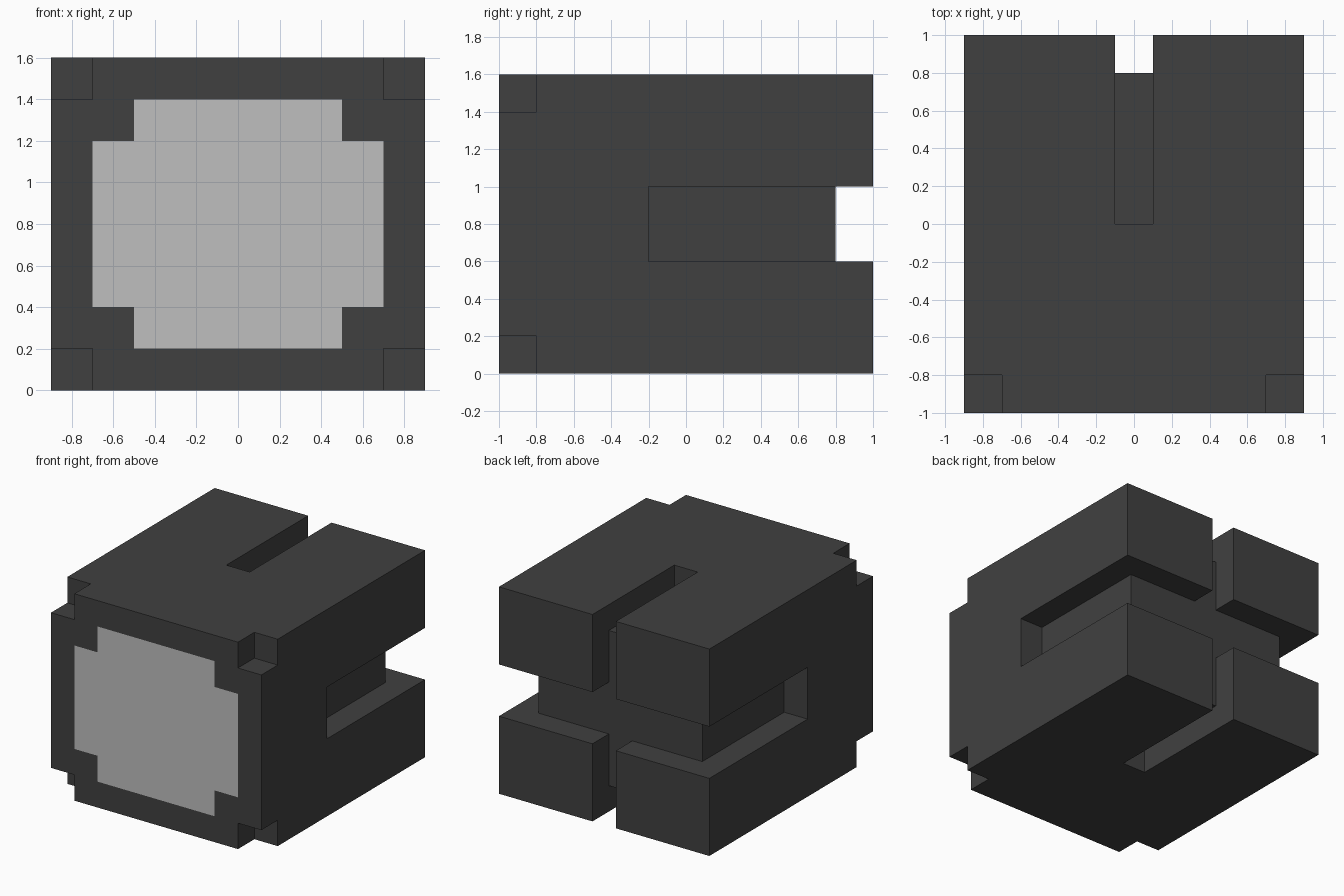
import bpy, bmesh, math

cube = bpy.data.objects.get("Cube")
if cube:
    bpy.data.objects.remove(cube, do_unlink=True)


def make_material(name, value):
    mat = bpy.data.materials.new(name)
    mat.use_nodes = True
    color = (value, value, value, 1.0)
    mat.diffuse_color = color
    mat.node_tree.nodes["Principled BSDF"].inputs["Base Color"].default_value = color
    return mat


# Cut lines of the block along each axis
CUTS = (
    (-0.9, -0.7, -0.5, -0.1, 0.1, 0.5, 0.7, 0.9),
    (-1.0, -0.8, -0.2, 0.0, 0.8, 1.0),
    (0.0, 0.2, 0.4, 0.6, 1.0, 1.2, 1.4, 1.6),
)
MID_Z = 0.8


def centre(cell):
    return [(CUTS[a][cell[a]] + CUTS[a][cell[a] + 1]) / 2 for a in range(3)]


def is_solid(cell):
    if any(not 0 <= cell[a] < len(CUTS[a]) - 1 for a in range(3)):
        return False
    x, y, z = centre(cell)
    ax, az = abs(x), abs(z - MID_Z)
    corner_notch = y < -0.8 and ax > 0.7 and az > 0.6
    side_slot = az < 0.2 and y > -0.2 and (ax > 0.7 or y > 0.8)
    upright_slot = ax < 0.1 and y > 0 and (az > 0.6 or y > 0.8)
    return not (corner_notch or side_slot or upright_slot)


def in_panel(x, z):
    # Wide rectangle with its four corners stepped in
    ax, az = abs(x), abs(z - MID_Z)
    return (ax < 0.7 and az < 0.4) or (ax < 0.5 and az < 0.6)


# Skin the solid cells with faces wherever they meet empty space
bm = bmesh.new()
verts = {}


def vert(index):
    if index not in verts:
        verts[index] = bm.verts.new([CUTS[a][index[a]] for a in range(3)])
    return verts[index]


sizes = [len(c) - 1 for c in CUTS]
for i in range(sizes[0]):
    for j in range(sizes[1]):
        for k in range(sizes[2]):
            cell = (i, j, k)
            if not is_solid(cell):
                continue
            for axis in range(3):
                for step in (0, 1):
                    neighbour = list(cell)
                    neighbour[axis] += 2 * step - 1
                    if is_solid(neighbour):
                        continue
                    u, v = (axis + 1) % 3, (axis + 2) % 3
                    loop = []
                    for du, dv in ((0, 0), (1, 0), (1, 1), (0, 1)):
                        corner = list(cell)
                        corner[axis] += step
                        corner[u] += du
                        corner[v] += dv
                        loop.append(vert(tuple(corner)))
                    face = bm.faces.new(loop if step else loop[::-1])
                    # Front panel colour
                    x, y, z = face.calc_center_median()
                    if y < -0.99 and in_panel(x, z):
                        face.material_index = 1

# Merge coplanar faces of the same colour
bmesh.ops.dissolve_limit(bm, angle_limit=math.radians(1), verts=bm.verts[:],
                         edges=bm.edges[:], delimit={'MATERIAL'})
bmesh.ops.recalc_face_normals(bm, faces=bm.faces[:])

mesh = bpy.data.meshes.new("slotted_block")
bm.to_mesh(mesh)
bm.free()
mesh.materials.append(make_material("dark grey", 0.0513))
mesh.materials.append(make_material("light grey", 0.52))
block = bpy.data.objects.new("slotted_block", mesh)
bpy.context.collection.objects.link(block)
